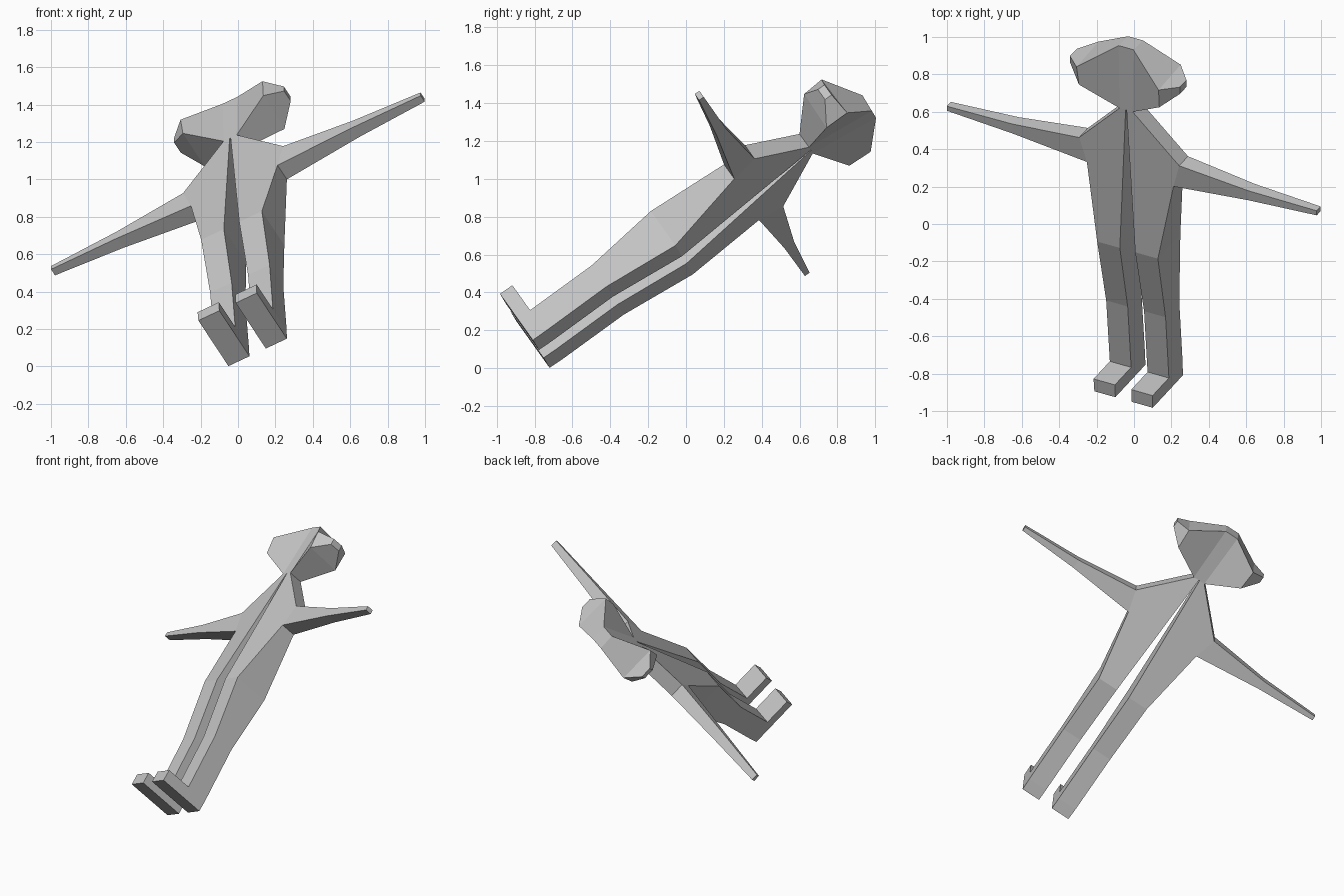
import bpy, bmesh
from mathutils import Vector

if "Cube" in bpy.data.objects:
    bpy.data.objects.remove(bpy.data.objects["Cube"])

# Tilted figure frame: side, forward and up axes, origin between the heels
SIDE = Vector((0.877, -0.248, 0.412))
FWD = Vector((-0.473, -0.51, 0.717))
UP = Vector((-0.032, 0.822, 0.564))
ORIGIN = Vector((0.105, -0.765, 0.075))

grey = bpy.data.materials.new("plain_grey")
grey.diffuse_color = (0.55, 0.55, 0.55, 1)
grey.use_nodes = True
grey.node_tree.nodes["Principled BSDF"].inputs["Base Color"].default_value = grey.diffuse_color


def place(a, f, u):
    return ORIGIN + SIDE * a + FWD * f + UP * u


def make(name, polys):
    """Build a flat-shaded object from polygons given in figure coordinates."""
    bm = bmesh.new()
    for poly in polys:
        bm.faces.new([bm.verts.new(place(*p)) for p in poly])
    bmesh.ops.remove_doubles(bm, verts=bm.verts, dist=0.0005)
    bmesh.ops.recalc_face_normals(bm, faces=bm.faces)
    mesh = bpy.data.meshes.new(name)
    bm.to_mesh(mesh)
    bm.free()
    mesh.materials.append(grey)
    bpy.context.collection.objects.link(bpy.data.objects.new(name, mesh))


# Half body outline: (side, up, back depth, front depth)
OUTLINE = [
    (0.05, 0, 0, 0.156), (0.05, 0.08, 0, 0.156),                # inner foot
    (0.05, 0.483, 0.013, 0.168), (0.047, 0.906, -0.02, 0.234),  # inner knee, hip
    (0.003, 1.79, 0.092, 0.19), (0.04, 1.79, 0.092, 0.19),      # neck
    (0.305, 1.51, 0.075, 0.175),                                # shoulder
    (0.72, 1.464, 0.09, 0.162), (1.127, 1.45, 0.105, 0.15),     # arm top
    (1.127, 1.42, 0.105, 0.15), (0.72, 1.402, 0.09, 0.162),     # arm underside
    (0.264, 1.362, 0.067, 0.173),                               # armpit
    (0.185, 0.906, -0.02, 0.234), (0.181, 0.483, 0.013, 0.168), # outer hip, knee
    (0.18, 0.08, 0, 0.156), (0.178, 0, 0, 0.156),               # outer foot
]
PANELS = [(0, 1, 14, 15), (1, 2, 13, 14), (2, 3, 12, 13),
          (3, 4, 5, 6, 11, 12), (6, 7, 10, 11), (7, 8, 9, 10)]
TOE = 0.34


def half_body(s):
    back = [(s * a, b, u) for a, u, b, f in OUTLINE]
    front = [(s * a, f, u) for a, u, b, f in OUTLINE]
    polys = [[back[i] for i in p] for p in PANELS]
    polys += [[front[i] for i in p] for p in PANELS[1:]]
    n = len(OUTLINE)
    polys += [[back[i], back[(i + 1) % n], front[(i + 1) % n], front[i]]
              for i in range(n)]
    # toe block pushed out of the lowest front panel
    base = [front[i] for i in PANELS[0]]
    toe = [(a, TOE, u) for a, f, u in base]
    polys.append(toe)
    polys += [[base[i], base[(i + 1) % 4], toe[(i + 1) % 4], toe[i]]
              for i in range(4)]
    return polys


make("left_body_half", half_body(1))
make("right_body_half", half_body(-1))

# Head: chin, cheek, temple and crown points, front and back, plus blunt sides
FRONT = [(0.04, 0.19, 1.79), (0.245, 0.26, 1.925),
         (0.25, 0.27, 2.045), (0.045, 0.165, 2.18)]
BACK = [(0.04, 0.092, 1.79), (0.243, 0.018, 1.918),
        (0.25, 0.018, 2.053), (0.045, 0.056, 2.173)]
EAR = [(0.335, 0.187, 1.995), (0.335, 0.187, 2.038),
       (0.335, 0.113, 2.038), (0.335, 0.113, 1.995)]


def mirrored(pts, s):
    return [(s * a, f, u) for a, f, u in pts]


head = []
for s in (1, -1):
    F, B, E = (mirrored(p, s) for p in (FRONT, BACK, EAR))
    head += [F, B, [F[0], F[1], B[1], B[0]], [F[2], F[3], B[3], B[2]], E]
    rim = [F[1], F[2], B[2], B[1]]
    head += [[rim[i], rim[(i + 1) % 4], E[(i + 1) % 4], E[i]] for i in range(4)]
# centre strip joining both head lobes
loop_l = [FRONT[0], FRONT[3], BACK[3], BACK[0]]
loop_r = mirrored(loop_l, -1)
head += [[loop_l[i], loop_l[(i + 1) % 4], loop_r[(i + 1) % 4], loop_r[i]]
         for i in range(4)]
make("head", head)
